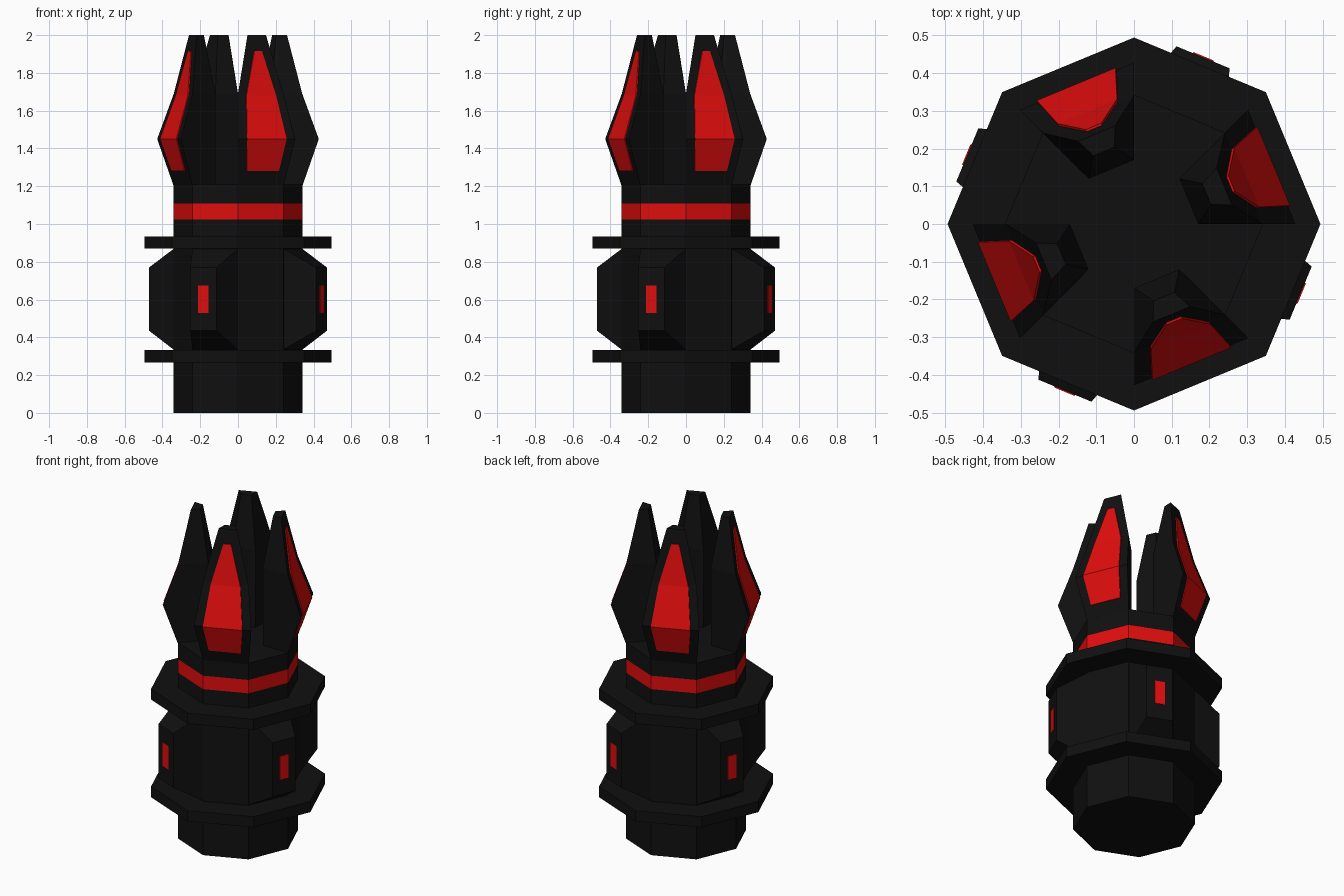
import bpy, math
from math import cos, sin, radians

if "Cube" in bpy.data.objects:
    bpy.data.objects.remove(bpy.data.objects["Cube"])


def material(name, rgb):
    m = bpy.data.materials.new(name)
    m.diffuse_color = (*rgb, 1)
    m.use_nodes = True
    m.node_tree.nodes["Principled BSDF"].inputs["Base Color"].default_value = m.diffuse_color
    return m


BLACK = material("black_metal", (0.005, 0.005, 0.005))
RED = material("red_panel", (0.75, 0.004, 0.004))


def loft(name, rings, mat):
    """Closed solid from a stack of equal-length point rings (counter-clockwise)."""
    n = len(rings[0])
    verts = [p for ring in rings for p in ring]
    faces = [list(range(n))[::-1], list(range(len(verts) - n, len(verts)))]
    for k in range(len(rings) - 1):
        for i in range(n):
            j = (i + 1) % n
            faces.append([k * n + i, k * n + j, (k + 1) * n + j, (k + 1) * n + i])
    me = bpy.data.meshes.new(name)
    me.from_pydata(verts, [], faces)
    me.materials.append(mat)
    ob = bpy.data.objects.new(name, me)
    bpy.context.collection.objects.link(ob)
    return ob


def octagon(name, r, z0, z1, mat=BLACK):
    ring = [(r * cos(radians(45 * i)), r * sin(radians(45 * i))) for i in range(8)]
    loft(name, [[(x, y, z) for x, y in ring] for z in (z0, z1)], mat)


def four(name, rings, mat, start):
    """Four copies around z; local x is the outward direction."""
    for i in range(4):
        ob = loft(f"{name}_{i + 1}", rings, mat)
        ob.rotation_euler.z = radians(start + 90 * i)


def rect(x, w, z0, z1):
    """Upright rectangle facing outward at distance x, half width w."""
    return [(x, -w, z0), (x, w, z0), (x, w, z1), (x, -w, z1)]


# Octagonal shaft, glowing band and flanges
octagon("shaft", 0.342, 0, 1.025)
octagon("red_band", 0.342, 1.025, 1.108, RED)
octagon("collar", 0.342, 1.108, 1.21)
octagon("lower_flange", 0.494, 0.267, 0.333)
octagon("upper_flange", 0.494, 0.87, 0.935)

# Chamfered side blocks with small lights
four("side_block", [rect(0.312, 0.131, 0.333, 0.87),
                    rect(0.478, 0.076, 0.435, 0.77)], BLACK, -22.5)
four("block_light", [rect(0.46, 0.029, 0.53, 0.675),
                     rect(0.481, 0.029, 0.53, 0.675)], RED, -22.5)

# Claws: z, outer distance, outer half width, inner distance, inner half width
claw = [(1.205, 0.316, 0.131, 0.157, 0.065),
        (1.45, 0.395, 0.164, 0.157, 0.065),
        (1.69, 0.314, 0.130, 0.157, 0.065),
        (2.0, 0.259, 0.053, 0.208, 0.030)]
four("claw", [[(a, -u, z), (a, u, z), (b, v, z), (b, -v, z)]
              for z, a, u, b, v in claw], BLACK, 22.5)

# Red panels lying on the outer claw faces: z, distance, half width
panel = [(1.28, 0.345, 0.092), (1.45, 0.401, 0.113),
         (1.68, 0.323, 0.085), (1.915, 0.280, 0.022)]
four("claw_panel", [[(a, -w, z), (a, w, z), (a - 0.02, w, z), (a - 0.02, -w, z)]
                    for z, a, w in panel], RED, 22.5)
